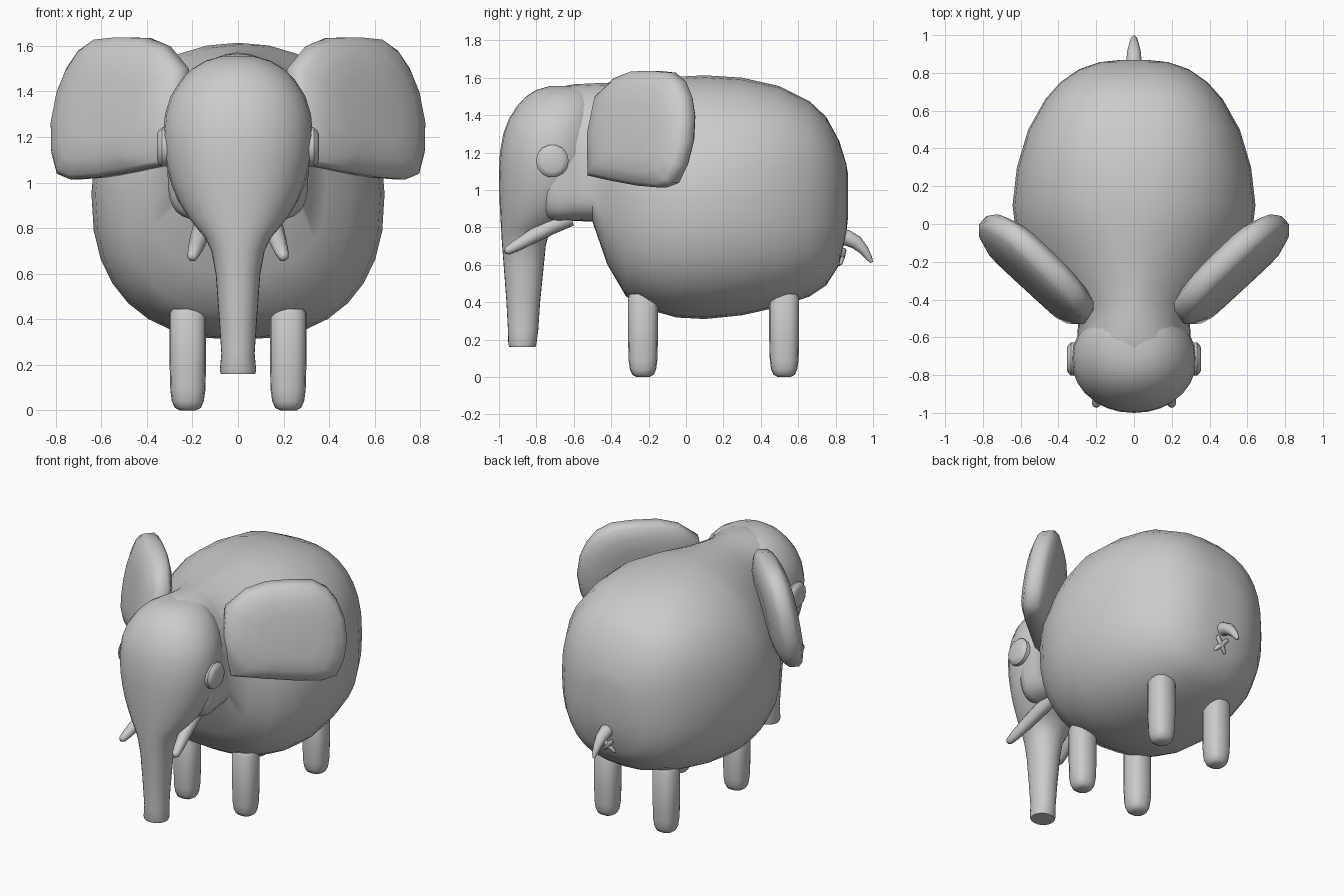
import bpy, bmesh, math
from mathutils import Vector

grey = bpy.data.materials.new("clay_grey")
grey.diffuse_color = (0.6, 0.6, 0.6, 1)


def loft(name, rings, angle=45):
    """Skin a list of closed rings, cap both ends, shade smooth."""
    bm = bmesh.new()
    loops = [[bm.verts.new(p) for p in ring] for ring in rings]
    n = len(loops[0])
    for a, b in zip(loops, loops[1:]):
        for i in range(n):
            j = (i + 1) % n
            bm.faces.new((a[i], a[j], b[j], b[i]))
    bm.faces.new(loops[0])
    bm.faces.new(loops[-1])
    bmesh.ops.recalc_face_normals(bm, faces=bm.faces)
    mesh = bpy.data.meshes.new(name)
    bm.to_mesh(mesh)
    bm.free()
    mesh.materials.append(grey)
    obj = bpy.data.objects.new(name, mesh)
    bpy.context.collection.objects.link(obj)
    bpy.ops.object.select_all(action='DESELECT')
    obj.select_set(True)
    bpy.context.view_layer.objects.active = obj
    bpy.ops.object.shade_smooth_by_angle(angle=math.radians(angle))
    return obj


def oval(n_top, n_bottom, count):
    """Unit superellipse with separate roundness above and below."""
    pts = []
    for i in range(count):
        t = 2 * math.pi * i / count
        c, s = math.cos(t), math.sin(t)
        e = 2 / (n_top if s >= 0 else n_bottom)
        pts.append((math.copysign(abs(c) ** e, c), math.copysign(abs(s) ** e, s)))
    return pts


def tube(name, path, radii, count=10):
    """Tapered tube along a path."""
    path = [Vector(p) for p in path]
    rings = []
    for i, p in enumerate(path):
        d = (path[min(i + 1, len(path) - 1)] - path[max(i - 1, 0)]).normalized()
        u = d.cross(Vector((0.3, 0.2, 1))).normalized()
        v = d.cross(u)
        rings.append([p + (u * a + v * b) * radii[i] for a, b in oval(2, 2, count)])
    return loft(name, rings, 60)


# Body, neck and jaw: y, half width, bottom, widest height, top, roundness top, bottom
sections = [
    (.867, .09, .86, .97, 1.08, 2, 2),
    (.857, .18, .77, .96, 1.14, 2.3, 2.3),
    (.82, .29, .60, .95, 1.26, 2.5, 2.5),
    (.75, .39, .49, .95, 1.39, 2.5, 2.5),
    (.66, .47, .43, .95, 1.475, 2.5, 2.5),
    (.50, .56, .375, .95, 1.555, 2.4, 2.5),
    (.30, .62, .33, .95, 1.60, 2.2, 2.4),
    (.10, .643, .31, .95, 1.613, 2.1, 2.4),
    (-.05, .625, .318, .95, 1.605, 1.9, 2.4),
    (-.20, .57, .36, .95, 1.59, 1.75, 2.5),
    (-.32, .49, .43, .95, 1.58, 1.7, 2.6),
    (-.42, .39, .60, 1.00, 1.573, 1.75, 2.6),
    (-.50, .295, .83, 1.10, 1.57, 2, 4),
    (-.60, .30, .835, 1.15, 1.565, 2.2, 5),
    (-.68, .31, .83, 1.15, 1.55, 2.2, 5),
    (-.74, .295, .835, 1.15, 1.52, 2.2, 4.5),
    (-.80, .20, .90, 1.15, 1.42, 2.2, 3),
]
loft("body_and_neck",
     [[(w * a, y, zc + b * ((zt - zc) if b > 0 else (zc - zb)))
       for a, b in oval(nt, nb, 32)]
      for y, w, zb, zc, zt, nt, nb in sections], 60)

# Trunk flowing up into the face: height, half width, front, back
face = [(.16, .075, -.945, -.805), (.175, .08, -.95, -.80), (.25, .073, -.952, -.79),
        (.40, .083, -.96, -.78), (.60, .098, -.975, -.76), (.70, .117, -.983, -.75),
        (.76, .145, -.987, -.735), (.80, .18, -.989, -.68), (.85, .22, -.992, -.60),
        (.92, .262, -.996, -.53), (1.0, .295, -.999, -.48), (1.1, .32, -1.0, -.45),
        (1.2, .33, -.995, -.44), (1.3, .32, -.977, -.44), (1.38, .295, -.947, -.44),
        (1.45, .25, -.902, -.45), (1.50, .20, -.855, -.47), (1.535, .14, -.80, -.50),
        (1.555, .07, -.73, -.56)]
loft("face_and_trunk",
     [[(w * a, (f + k) / 2 + b * (k - f) / 2, z) for a, b in oval(2.1, 2.1, 28)]
      for z, w, f, k in face], 60)

# Ear outline: distance from root, height
ear = [(.0, 1.075), (.2, 1.045), (.4, 1.02), (.57, 1.01), (.66, 1.035), (.71, 1.13),
       (.735, 1.26), (.72, 1.40), (.68, 1.50), (.62, 1.58), (.53, 1.63), (.4, 1.64),
       (.24, 1.637), (.11, 1.60), (-.02, 1.50), (-.045, 1.3)]
ear_layers = [(.45, -.098), (.72, -.086), (.92, -.058), (.99, -.03),
              (.99, .03), (.92, .058), (.72, .086), (.45, .098)]

for s, side in ((1, "right"), (-1, "left")):
    # Ears sweep back and lean inward at the top
    rings = []
    for scale, depth in ear_layers:
        ring = []
        for u, z in ear:
            u, z = .36 + (u - .36) * scale, 1.32 + (z - 1.32) * scale
            d = depth + .17 * (1.3 - z)
            ring.append((s * (.27 + .72 * u + .69 * d), -.48 + .69 * u - .72 * d, z))
        rings.append(ring)
    loft(side + "_ear", rings, 50)

    # Eyes: bevelled discs
    loft(side + "_eye",
         [[(s * x, -.715 + r * a, 1.155 + r * b) for a, b in oval(2, 2, 14)]
          for x, r in ((.28, .088), (.333, .088), (.348, .075), (.355, .058))], 30)

    # Tusks
    tube(side + "_tusk",
         [(s * .14, -.62, .85), (s * .155, -.72, .805), (s * .172, -.82, .752),
          (s * .19, -.91, .70), (s * .20, -.955, .675), (s * .203, -.968, .67)],
         [.045, .043, .039, .031, .023, .012])

    # Legs with rounded feet
    for y, end in ((-.23, "front"), (.525, "back")):
        loft(f"{side}_{end}_leg",
             [[(s * .22 + r * a, y + r * b, z) for a, b in oval(2.5, 2.5, 16)]
              for z, r in ((0, .035), (.012, .057), (.04, .07), (.09, .077),
                           (.2, .08), (.425, .08), (.445, .07))], 60)

# Tail
tube("tail", [(0, .80, .745), (0, .86, .745), (0, .91, .72), (0, .95, .68),
              (0, .98, .635), (0, .993, .612)], [.045, .043, .037, .027, .017, .007])

# Small crossed wrinkle under the tail
for s in (1, -1):
    tube("wrinkle_stroke",
         [(-s * .042, .818, .598), (-s * .034, .823, .607), (0, .834, .642),
          (s * .034, .845, .678), (s * .042, .848, .687)],
         [.006, .013, .016, .013, .006], 8)
